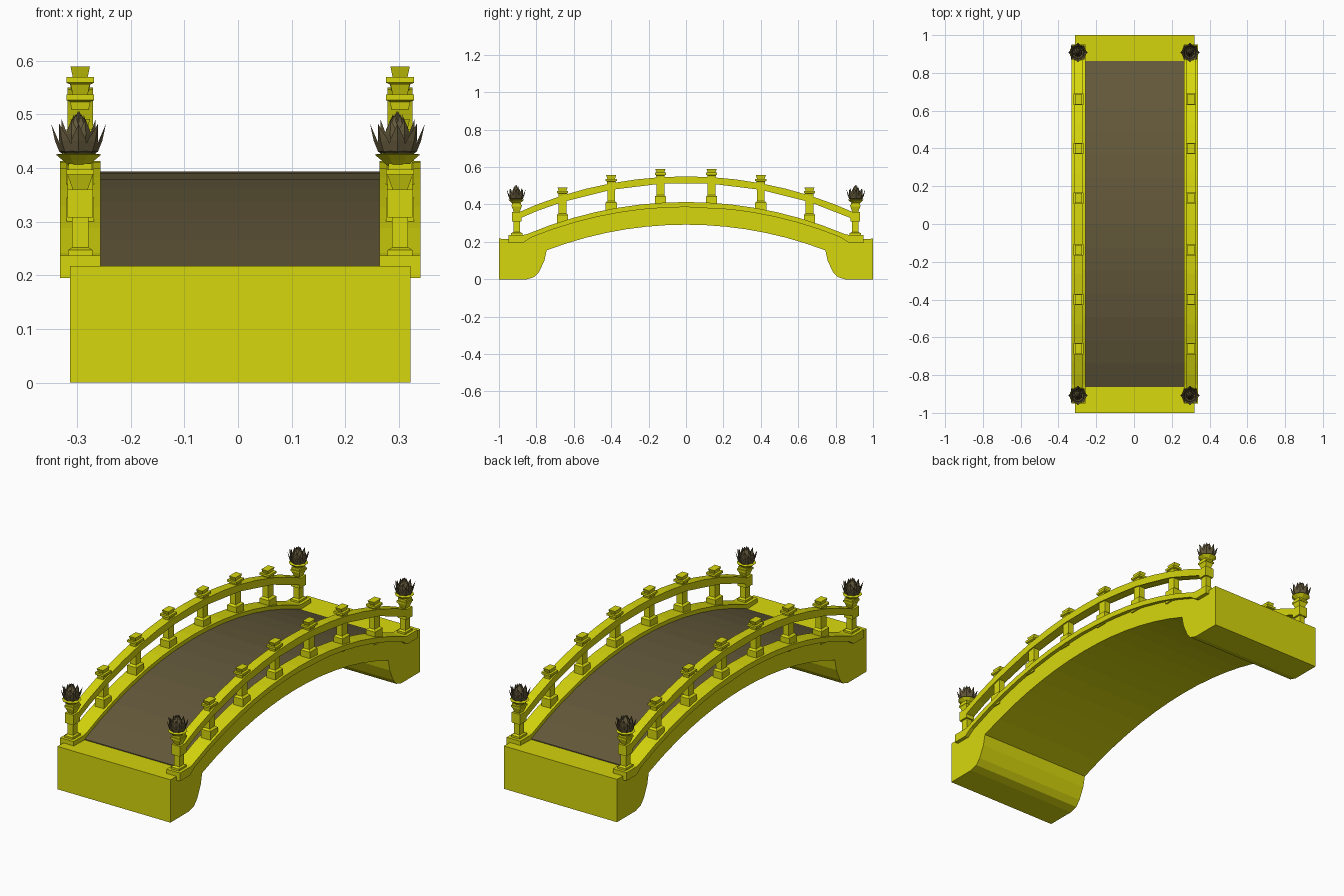
import bpy, bmesh, math

if "Cube" in bpy.data.objects:
    bpy.data.objects.remove(bpy.data.objects["Cube"])

def material(name, col):
    m = bpy.data.materials.new(name)
    m.diffuse_color = (*col, 1)
    m.use_nodes = True
    m.node_tree.nodes["Principled BSDF"].inputs["Base Color"].default_value = m.diffuse_color
    return m

YELLOW = material("yellow paint", (0.68, 0.68, 0.004))
BROWN = material("dark brown", (0.125, 0.098, 0.043))
OFF = 0.004  # the stonework sits slightly right of the centre

def finish(name, bm, mat):
    bmesh.ops.recalc_face_normals(bm, faces=bm.faces[:])
    me = bpy.data.meshes.new(name)
    bm.to_mesh(me)
    bm.free()
    me.materials.append(mat)
    ob = bpy.data.objects.new(name, me)
    bpy.context.collection.objects.link(ob)
    return ob

def prism(name, profile, x0, x1, mat):
    """Extrude a (y, z) outline from x0 to x1."""
    bm = bmesh.new()
    a = [bm.verts.new((x0, y, z)) for y, z in profile]
    b = [bm.verts.new((x1, y, z)) for y, z in profile]
    n = len(a)
    for i in range(n):
        j = (i + 1) % n
        bm.faces.new((a[i], a[j], b[j], b[i]))
    caps = [bm.faces.new(a), bm.faces.new(b)]
    bmesh.ops.triangulate(bm, faces=caps)
    return finish(name, bm, mat)

def stack(name, x, y, z0, rings, mat, sides=4):
    """Loft rings of (z, half x, half y): square posts or round dishes."""
    bm = bmesh.new()
    k = math.sqrt(2) if sides == 4 else 1
    loops = []
    for z, hx, hy in rings:
        angs = [2 * math.pi * (i + 0.5) / sides for i in range(sides)]
        loops.append([bm.verts.new((x + k * hx * math.cos(a), y + k * hy * math.sin(a), z0 + z))
                      for a in angs])
    for p, q in zip(loops, loops[1:]):
        for i in range(sides):
            j = (i + 1) % sides
            bm.faces.new((p[i], p[j], q[j], q[i]))
    bm.faces.new(loops[0])
    bm.faces.new(loops[-1])
    return finish(name, bm, mat)

def arc(y, top, r=2.19):
    return top - r + math.sqrt(r * r - y * y)

def arc_points(half, top, n, r=2.19):
    ys = [-half + 2 * half * i / n for i in range(n + 1)]
    return [(y, arc(y, top, r)) for y in ys]

# Arched body with solid feet
foot = [(-0.757, 0.10), (-0.785, 0.04), (-0.81, 0.012), (-0.85, 0.0), (-1, 0), (-1, 0.217)]
body = arc_points(0.745, 0.292, 14, 2.09)[::-1] + foot
body += arc_points(0.86, 0.388, 14)
body += [(-y, z) for y, z in foot[::-1]]
prism("bridge_body", body, OFF - 0.317, OFF + 0.317, YELLOW)

# Walking surface
top = arc_points(0.862, 0.393, 14)
prism("deck", top + [(y, z - 0.012) for y, z in top[::-1]], OFF - 0.265, OFF + 0.265, BROWN)

# Curbs with flat end pads, and handrails
curb = [(-0.95, 0.195), (-0.95, 0.237), (-0.87, 0.237)] + arc_points(0.85, 0.413, 14)
curb += [(0.87, 0.237), (0.95, 0.237), (0.95, 0.195), (0.87, 0.195)]
curb += arc_points(0.83, 0.386, 14)[::-1] + [(-0.87, 0.195)]
rail = arc_points(0.93, 0.55, 14)
rail += [(y, z - 0.035) for y, z in rail[::-1]]

POST = [(-0.03, .026, .03), (.036, .026, .03), (.044, .016, .021), (.137, .016, .021),
        (.150, .019, .023), (.153, .026, .03), (.164, .026, .03), (.164, .014, .02), (.183, .018, .027)]
END_POST = [(.225, .023, .03), (.247, .023, .03), (.252, .015, .018), (.31, .015, .018),
            (.31, .024, .026), (.36, .024, .026), (.36, .014, .016), (.388, .024, .026),
            (.388, .026, .029), (.397, .026, .029), (.397, .022, .024), (.408, .022, .024)]
DISH = [(.404, .02, .02), (.414, .032, .032), (.425, .046, .046), (.427, .03, .03)]

def flower(name, cx, cy):
    """Lotus: rings of pointed, folded petals around a bud."""
    bm = bmesh.new()
    # count, turn, half width, then (radius, z) from root to tip
    rings = [
        (8, 0.0, .017, [(.018, .420), (.036, .430), (.044, .450), (.051, .482)]),
        (8, 0.5, .017, [(.015, .420), (.031, .436), (.035, .462), (.034, .490)]),
        (5, 0.2, .017, [(.010, .425), (.023, .446), (.021, .472), (.009, .500)]),
        (4, 0.5, .014, [(.006, .425), (.015, .450), (.012, .480), (.001, .506)]),
    ]
    for n, turn, hw, path in rings:
        for i in range(n):
            a = 2 * math.pi * (i + turn) / n
            c, s = math.cos(a), math.sin(a)
            def pt(r, t, z):
                return bm.verts.new((cx + r * c - t * s, cy + r * s + t * c, z))
            rows = []
            for (r, z), w in zip(path[:3], (.5, 1, .8)):
                rows.append([pt(r - .006, -hw * w, z + .002), pt(r, 0, z), pt(r - .006, hw * w, z + .002)])
            tip = pt(*[path[3][0], 0, path[3][1]])
            for p, q in zip(rows, rows[1:]):
                for j in (0, 1):
                    bm.faces.new((p[j], p[j + 1], q[j + 1], q[j]))
            for j in (0, 1):
                bm.faces.new((rows[-1][j], rows[-1][j + 1], tip))
    finish(name, bm, BROWN)

for side, s in (("left", -1), ("right", 1)):
    x = OFF + s * 0.298
    prism(side + "_curb", curb, x - 0.038, x + 0.038, YELLOW)
    prism(side + "_handrail", rail, x - 0.0235, x + 0.0235, YELLOW)
    for e, t in (("front", -1), ("back", 1)):
        for k, y in enumerate((0.137, 0.40, 0.66)):
            stack(f"{side}_{e}_post_{k + 1}", x, t * y, arc(y, 0.410), POST, YELLOW)
        # End post with lotus finial
        stack(f"{side}_{e}_end_post", x, t * 0.905, 0, END_POST, YELLOW)
        fx = s * 0.297
        stack(f"{side}_{e}_flower_dish", fx, t * 0.908, 0, DISH, YELLOW, 8)
        flower(f"{side}_{e}_lotus", fx, t * 0.908)
